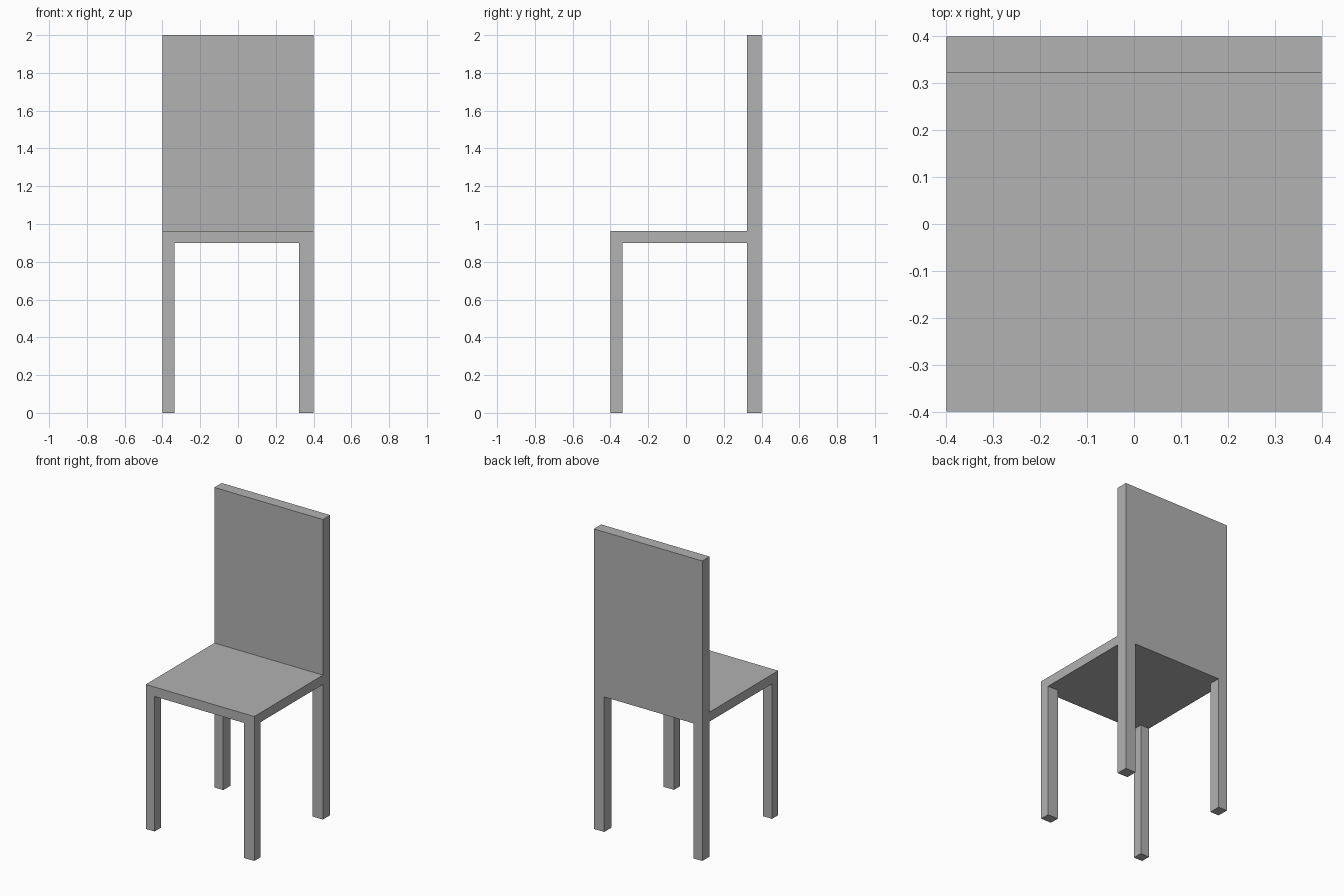
import bpy
import bmesh
from mathutils import Vector

cube = bpy.data.objects.get("Cube")
if cube:
    bpy.data.objects.remove(cube, do_unlink=True)

# Plan lines: outer edges and inner faces of the legs
XS = (-0.4, -0.335, 0.323, 0.4)
YS = (-0.4, -0.335, 0.323, 0.4)
SEAT_BOTTOM, SEAT_TOP, CHAIR_TOP = 0.9, 0.963, 2.0


def extrude(bm, faces, dz):
    """Pull a set of faces up or down and keep the shell closed."""
    result = bmesh.ops.extrude_face_region(bm, geom=faces)
    verts = [g for g in result["geom"] if isinstance(g, bmesh.types.BMVert)]
    bmesh.ops.translate(bm, verts=verts, vec=Vector((0, 0, dz)))
    bmesh.ops.recalc_face_normals(bm, faces=bm.faces)


def pick(bm, up, rule):
    """Faces pointing up (1) or down (-1) whose centre fits the rule."""
    return [f for f in bm.faces
            if f.normal.z * up > 0.9 and rule(f.calc_center_median())]


bm = bmesh.new()

# Seat slab, divided along the leg lines
grid = [[bm.verts.new((x, y, SEAT_BOTTOM)) for x in XS] for y in YS]
for low, high in zip(grid, grid[1:]):
    for i in range(len(XS) - 1):
        bm.faces.new((low[i], low[i + 1], high[i + 1], high[i]))
extrude(bm, bm.faces[:], SEAT_TOP - SEAT_BOTTOM)

# Four legs from the underside corners
extrude(bm, pick(bm, -1, lambda c: abs(c.x) > 0.3 and abs(c.y) > 0.3), -SEAT_BOTTOM)

# Backrest from the rear strip of the seat
extrude(bm, pick(bm, 1, lambda c: c.y > 0.3), CHAIR_TOP - SEAT_TOP)

# Merge coplanar faces into clean flat panels
bmesh.ops.dissolve_limit(bm, angle_limit=0.01, verts=bm.verts, edges=bm.edges)

mesh = bpy.data.meshes.new("chair")
bm.to_mesh(mesh)
bm.free()

# Plain grey finish
grey = bpy.data.materials.new("plain grey")
grey.use_nodes = True
colour = (0.445, 0.445, 0.445, 1.0)
grey.diffuse_color = colour
grey.node_tree.nodes["Principled BSDF"].inputs["Base Color"].default_value = colour
mesh.materials.append(grey)

chair = bpy.data.objects.new("chair", mesh)
bpy.context.collection.objects.link(chair)
